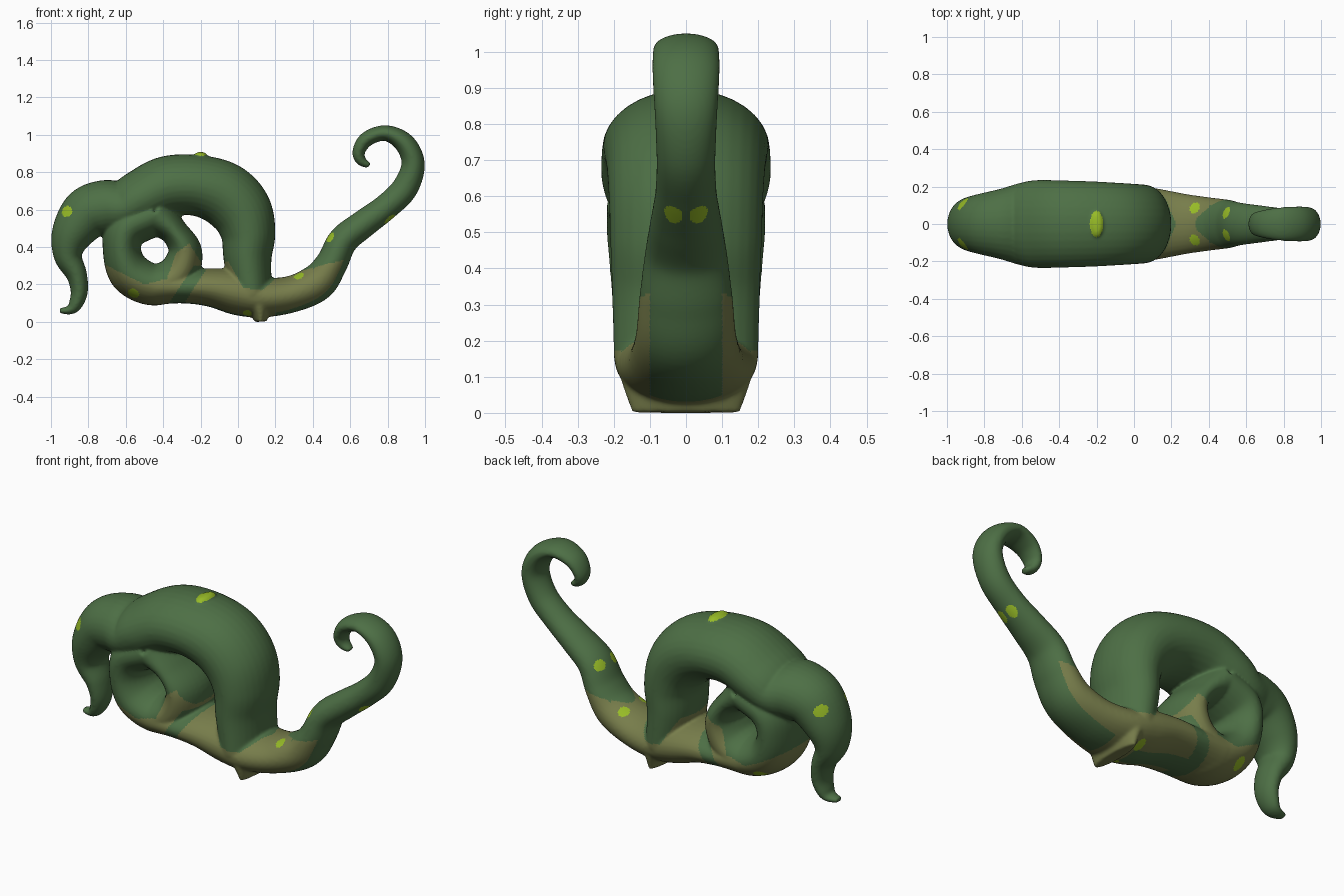
import bpy, bmesh
from math import sin, cos, tau
from mathutils import Vector, Matrix

cube = bpy.data.objects.get("Cube")
if cube:
    bpy.data.objects.remove(cube, do_unlink=True)


def material(name, rgb):
    mat = bpy.data.materials.new(name)
    mat.use_nodes = True
    mat.diffuse_color = (*rgb, 1)
    bsdf = mat.node_tree.nodes["Principled BSDF"]
    bsdf.inputs["Base Color"].default_value = (*rgb, 1)
    bsdf.inputs["Roughness"].default_value = 0.8
    return mat


def spline(points, steps=8):
    """Smooth curve through stations of (x, z, radius, half width)."""
    pts = [Vector(p) for p in points]
    pts = [pts[0] * 2 - pts[1]] + pts + [pts[-1] * 2 - pts[-2]]
    out = []
    for a, b, c, d in zip(pts, pts[1:], pts[2:], pts[3:]):
        for i in range(steps):
            t = i / steps
            out.append((b * 2 + (c - a) * t + (a * 2 - b * 5 + c * 4 - d) * t * t
                        + (b * 3 - a - c * 3 + d) * t ** 3) / 2)
    return out + [pts[-2]]


def sweep(bm, points, sides=32):
    """Closed tube with oval sections, lying in the x-z plane."""
    path = spline(points)
    rings = []
    for i, p in enumerate(path):
        before, after = path[max(i - 1, 0)], path[min(i + 1, len(path) - 1)]
        along = Vector((after[0] - before[0], after[1] - before[1])).normalized()
        ring = []
        for k in range(sides):
            a = tau * k / sides
            r = p[2] * cos(a)
            ring.append(bm.verts.new((p[0] - along.y * r, p[3] * sin(a), p[1] + along.x * r)))
        rings.append(ring)
    for a, b in zip(rings, rings[1:]):
        for k in range(sides):
            n = (k + 1) % sides
            bm.faces.new((a[k], a[n], b[n], b[k]))
    bm.faces.new(rings[0])
    bm.faces.new(rings[-1])


# Belly running into the raised, curled tail
tail = [(-.45, .19, .105, .19), (-.3, .185, .09, .195), (-.15, .18, .103, .2), (0, .153, .122, .2),
        (.12, .127, .108, .19), (.28, .143, .098, .16), (.42, .205, .1, .14), (.5, .31, .085, .13),
        (.56, .43, .08, .115), (.67, .52, .075, .1), (.79, .61, .07, .085), (.89, .71, .07, .082),
        (.935, .84, .062, .088), (.89, .95, .055, .094), (.79, 1.005, .042, .09),
        (.69, .975, .04, .075), (.645, .91, .034, .06), (.655, .86, .028, .045), (.7, .83, .015, .025)]

# Large arch that drops into the swollen shoulder and hanging front limb
arch = [(.07, .14, .11, .2), (.05, .33, .128, .205), (.052, .47, .147, .21), (.012, .59, .167, .214),
        (-.08, .68, .172, .22), (-.22, .725, .163, .228), (-.38, .72, .162, .233),
        (-.52, .655, .153, .235), (-.61, .605, .142, .22), (-.71, .605, .149, .19),
        (-.81, .57, .142, .165), (-.89, .46, .111, .14), (-.91, .35, .077, .11),
        (-.865, .25, .056, .09), (-.85, .16, .046, .075), (-.87, .09, .037, .06),
        (-.9, .06, .025, .045), (-.955, .055, .014, .025)]

# Small closed coil beneath the arch
coil = [(-.45, .57, .115, .22), (-.59, .5, .117, .22), (-.622, .38, .102, .21), (-.575, .255, .115, .2),
        (-.45, .195, .112, .19), (-.33, .245, .108, .19), (-.285, .37, .092, .195),
        (-.345, .48, .075, .2), (-.45, .57, .115, .22)]

# Shallow oval stub under the belly
foot = [(.1, .14, .1, .195), (.115, .06, .06, .172), (.12, -.003, .032, .15)]

bm = bmesh.new()
for part in (tail, arch, coil, foot):
    sweep(bm, part)
# Raised wart on top of the arch
bmesh.ops.create_icosphere(bm, subdivisions=3, radius=1, matrix=Matrix.Translation((-.2, 0, .885))
                           @ Matrix.Diagonal((.035, .07, .02, 1)))
bmesh.ops.recalc_face_normals(bm, faces=bm.faces)
mesh = bpy.data.meshes.new("coiled_body")
bm.to_mesh(mesh)
bm.free()
body = bpy.data.objects.new("coiled_body", mesh)
bpy.context.collection.objects.link(body)
bpy.context.view_layer.objects.active = body
body.select_set(True)

# Fuse the parts and soften the joins
remesh = body.modifiers.new("fuse", 'REMESH')
remesh.mode = 'VOXEL'
remesh.voxel_size = 0.0075
soften = body.modifiers.new("soften", 'SMOOTH')
soften.factor = 0.5
soften.iterations = 10
for name in ("fuse", "soften"):
    bpy.ops.object.modifier_apply(modifier=name)
mesh = body.data

# Rest on the floor, centred
xs = [v.co.x for v in mesh.vertices]
low = min(v.co.z for v in mesh.vertices)
mesh.transform(Matrix.Translation((-(min(xs) + max(xs)) / 2, 0, -low)))

mesh.materials.clear()
for mat in (material("skin_green", (.075, .16, .06)),
            material("belly_khaki", (.185, .205, .07)),
            material("spot_lime", (.31, .5, .02))):
    mesh.materials.append(mat)

# Upper edge of the pale belly as (x, z)
edge = [(-.74, .32), (-.5, .2), (-.38, .23), (-.33, .37), (-.26, .42), (-.2, .32),
        (-.05, .32), (.03, .18), (.13, .17), (.2, .23), (.4, .29), (.6, .34)]
# Oval spots on both sides: x, y, z, radius, half width
spots = [(-.915, .11, .59, .031, .06), (-.2, 0, .9, .036, .075), (.33, .08, .235, .032, .035),
         (.495, .06, .45, .03, .035), (.81, .035, .55, .035, .027),
         (-.56, .14, .15, .031, .06), (.05, .12, .04, .024, .06)]


def is_belly(c, n):
    if abs(c.x + .23 - (c.z - .25) * .65) < .04 and c.z < .3:
        return False                      # dark diagonal band
    if abs(c.y) < .1 and c.x > .2 and (n.z < 0 or c.x > .4):
        return False                      # dark strip under the tail
    if abs(c.y) < .07 and n.z < -.5 and -.3 < c.x < .05:
        return False                      # dark strip under the belly
    for (xa, za), (xb, zb) in zip(edge, edge[1:]):
        if xa <= c.x < xb:
            return c.z < za + (zb - za) * (c.x - xa) / (xb - xa)
    return False


for face in mesh.polygons:
    c = face.center
    face.material_index = int(is_belly(c, face.normal))
    for x, y, z, r, w in spots:
        if ((c.x - x) ** 2 + (c.z - z) ** 2) / r ** 2 + ((abs(c.y) - y) / w) ** 2 < 1:
            face.material_index = 2
    face.use_smooth = True
